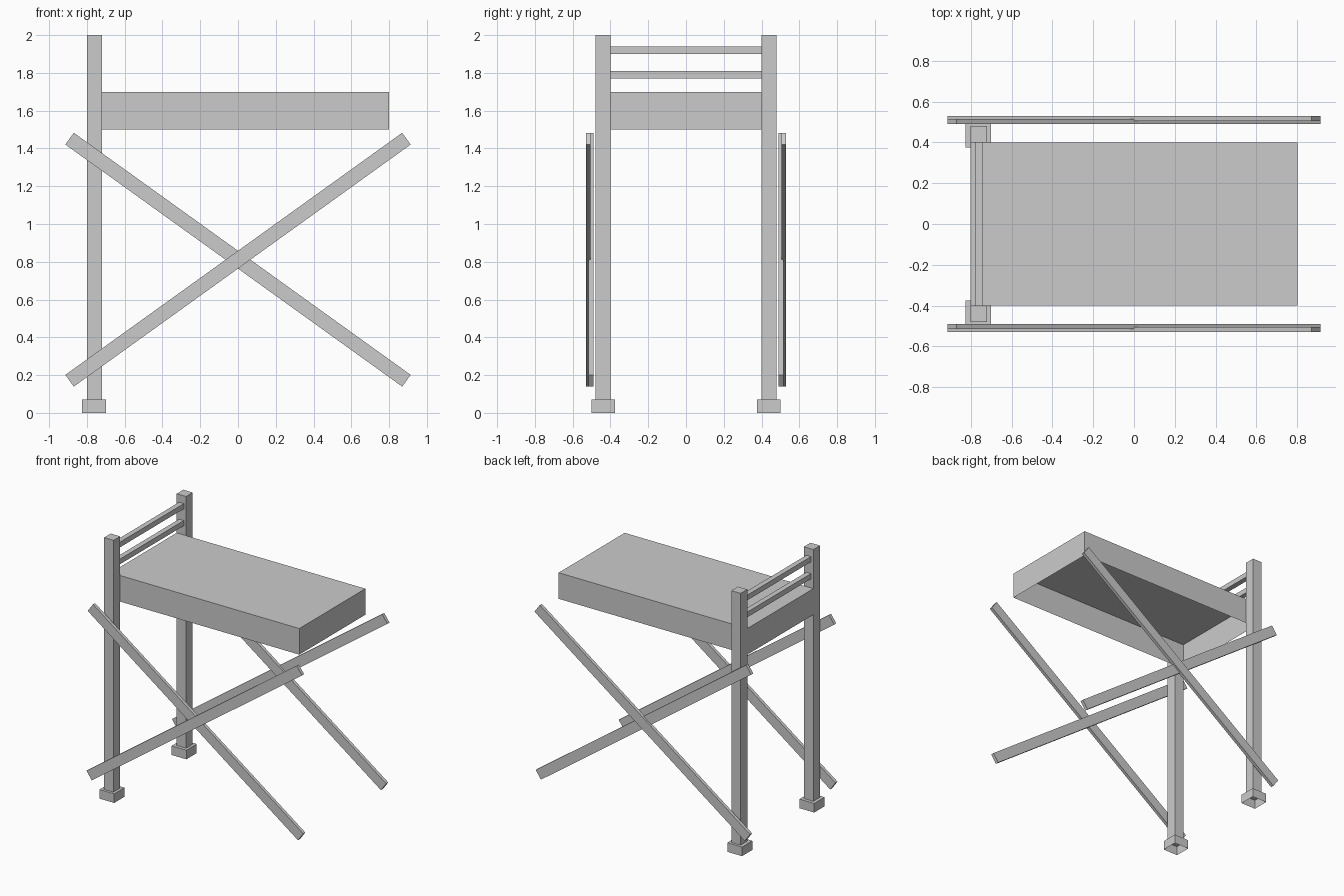
import bpy, bmesh, math
from mathutils import Matrix

if "Cube" in bpy.data.objects:
    bpy.data.objects.remove(bpy.data.objects["Cube"])


def box(name, lo, hi, open_bottom=False):
    """Box between two corners, optionally hollow with an open underside."""
    bm = bmesh.new()
    bmesh.ops.create_cube(bm, size=1)
    size = [b - a for a, b in zip(lo, hi)]
    mid = [(a + b) / 2 for a, b in zip(lo, hi)]
    bmesh.ops.scale(bm, vec=size, verts=bm.verts)
    if open_bottom:
        bm.normal_update()
        under = [f for f in bm.faces if f.normal.z < -0.5]
        bmesh.ops.delete(bm, geom=under, context='FACES_ONLY')
    mesh = bpy.data.meshes.new(name)
    bm.to_mesh(mesh)
    bm.free()
    obj = bpy.data.objects.new(name, mesh)
    obj.location = mid
    bpy.context.collection.objects.link(obj)
    return obj


def brace(name, y0, y1, angle):
    """Slanted flat bar centred at x = 0, tilted in the side plane."""
    obj = box(name, (-1.098, y0, -0.0383), (1.098, y1, 0.0383))
    obj.data.transform(Matrix.Rotation(-angle, 4, 'Y'))
    obj.location.z = 0.811
    return obj


# Table slab, hollow underneath
box("top_slab", (-0.8, -0.4, 1.5), (0.8, 0.4, 1.7), open_bottom=True)

# Rails between the posts
for name, z in (("lower_rail", 1.77), ("upper_rail", 1.90)):
    box(name, (-0.78, -0.4, z), (-0.74, 0.4, z + 0.04))

tilt = math.radians(35.7)
for side, s in (("front", -1), ("back", 1)):
    def span(a, b):
        return sorted((s * a, s * b))

    # Post and its hollow foot
    y0, y1 = span(0.40, 0.48)
    box(side + "_post", (-0.8, y0, 0.07), (-0.72, y1, 2.0))
    y0, y1 = span(0.375, 0.50)
    box(side + "_foot", (-0.825, y0, 0), (-0.70, y1, 0.07), open_bottom=True)

    # Crossed braces, the rising one on the outside
    brace(side + "_rising_brace", *span(0.505, 0.53), tilt)
    brace(side + "_falling_brace", *span(0.49, 0.515), -tilt)
